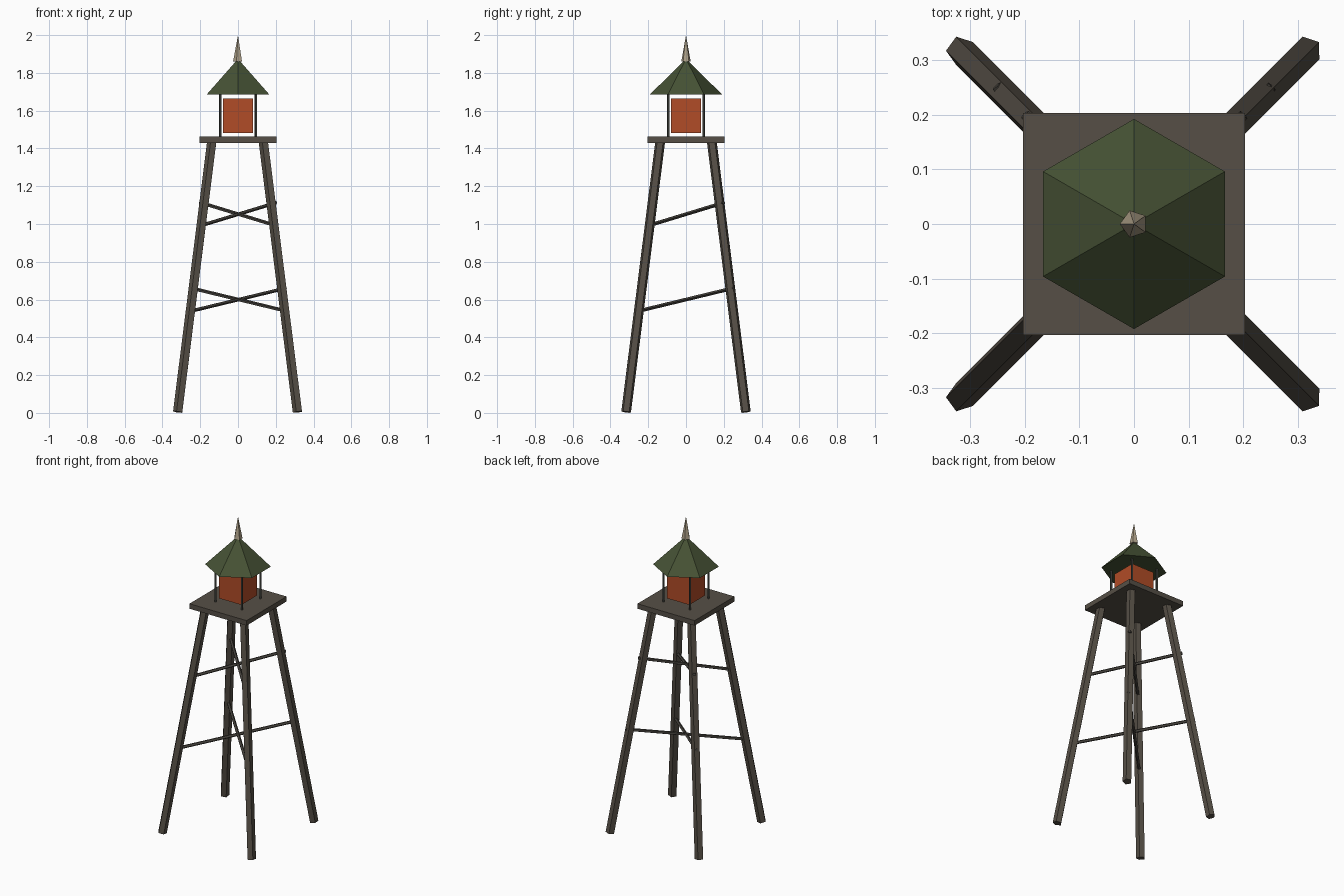
import bpy, bmesh, math
from mathutils import Vector, Matrix

if "Cube" in bpy.data.objects:
    bpy.data.objects.remove(bpy.data.objects["Cube"])


def material(name, rgb):
    m = bpy.data.materials.new(name)
    m.diffuse_color = (*rgb, 1.0)
    m.use_nodes = True
    m.node_tree.nodes["Principled BSDF"].inputs["Base Color"].default_value = m.diffuse_color
    return m


wood = material("weathered wood", (0.092, 0.078, 0.061))
dark = material("dark brace wood", (0.062, 0.056, 0.047))
iron = material("grey green post", (0.058, 0.062, 0.052))
orange = material("rust orange", (0.44, 0.072, 0.020))
green = material("roof green", (0.061, 0.084, 0.035))
tan = material("finial tan", (0.42, 0.35, 0.245))


def finish(name, bm, mat):
    me = bpy.data.meshes.new(name)
    bm.to_mesh(me)
    bm.free()
    me.materials.append(mat)
    ob = bpy.data.objects.new(name, me)
    bpy.context.collection.objects.link(ob)
    return ob


def rod(name, a, b, r1, r2, sides, mat, turn=math.pi):
    """Low-poly tapered rod from a to b, first corner at angle turn."""
    a, b = Vector(a), Vector(b)
    d = b - a
    rot = Vector((0, 0, 1)).rotation_difference(d).to_matrix()
    bm = bmesh.new()

    def ring(c, r):
        if r == 0:
            return [bm.verts.new(c)]
        return [bm.verts.new(c + rot @ Vector((r * math.cos(turn + i * math.tau / sides),
                                               r * math.sin(turn + i * math.tau / sides), 0)))
                for i in range(sides)]

    lo, hi = ring(a, r1), ring(b, r2)
    bm.faces.new(lo[::-1])
    if r2:
        bm.faces.new(hi)
    for i in range(sides):
        j = (i + 1) % sides
        bm.faces.new((lo[i], lo[j], hi[j], hi[i]) if r2 else (lo[i], lo[j], hi[0]))
    return finish(name, bm, mat)


def box(name, half, z0, z1, mat):
    bm = bmesh.new()
    m = Matrix.Translation((0, 0, (z0 + z1) / 2)) @ Matrix.Diagonal((2 * half, 2 * half, z1 - z0, 1))
    bmesh.ops.create_cube(bm, size=1, matrix=m)
    return finish(name, bm, mat)


# Splayed legs and slim posts at the four corners
for sx, xn in ((-1, "left"), (1, "right")):
    for sy, yn in ((-1, "front"), (1, "back")):
        rod(f"{yn}_{xn}_leg", (sx * 0.317, sy * 0.317, 0.005),
            (sx * 0.136, sy * 0.136, 1.44), 0.027, 0.027, 5, wood)
        rod(f"{yn}_{xn}_post", (sx * 0.094, sy * 0.094, 1.455),
            (sx * 0.094, sy * 0.094, 1.69), 0.007, 0.007, 5, iron)

# Diagonal braces crossing through the centre, rising to the back
for level, z, e in (("lower", 0.60, 0.252), ("upper", 1.052, 0.2)):
    for sx, xn in ((-1, "left"), (1, "right")):
        rod(f"{level}_brace_from_{xn}", (sx * e, -e, z - 0.061),
            (-sx * e, e, z + 0.061), 0.010, 0.010, 5, dark)

# Platform and cabin
box("platform", 0.203, 1.43, 1.462, wood)
box("cabin", 0.08, 1.483, 1.664, orange)

# Hexagonal roof and its finial
rod("roof", (0, 0, 1.685), (0, 0, 1.874), 0.192, 0, 6, green, math.pi / 2)
rod("finial", (0, 0, 1.86), (0, 0, 2.0), 0.026, 0, 5, tan)
